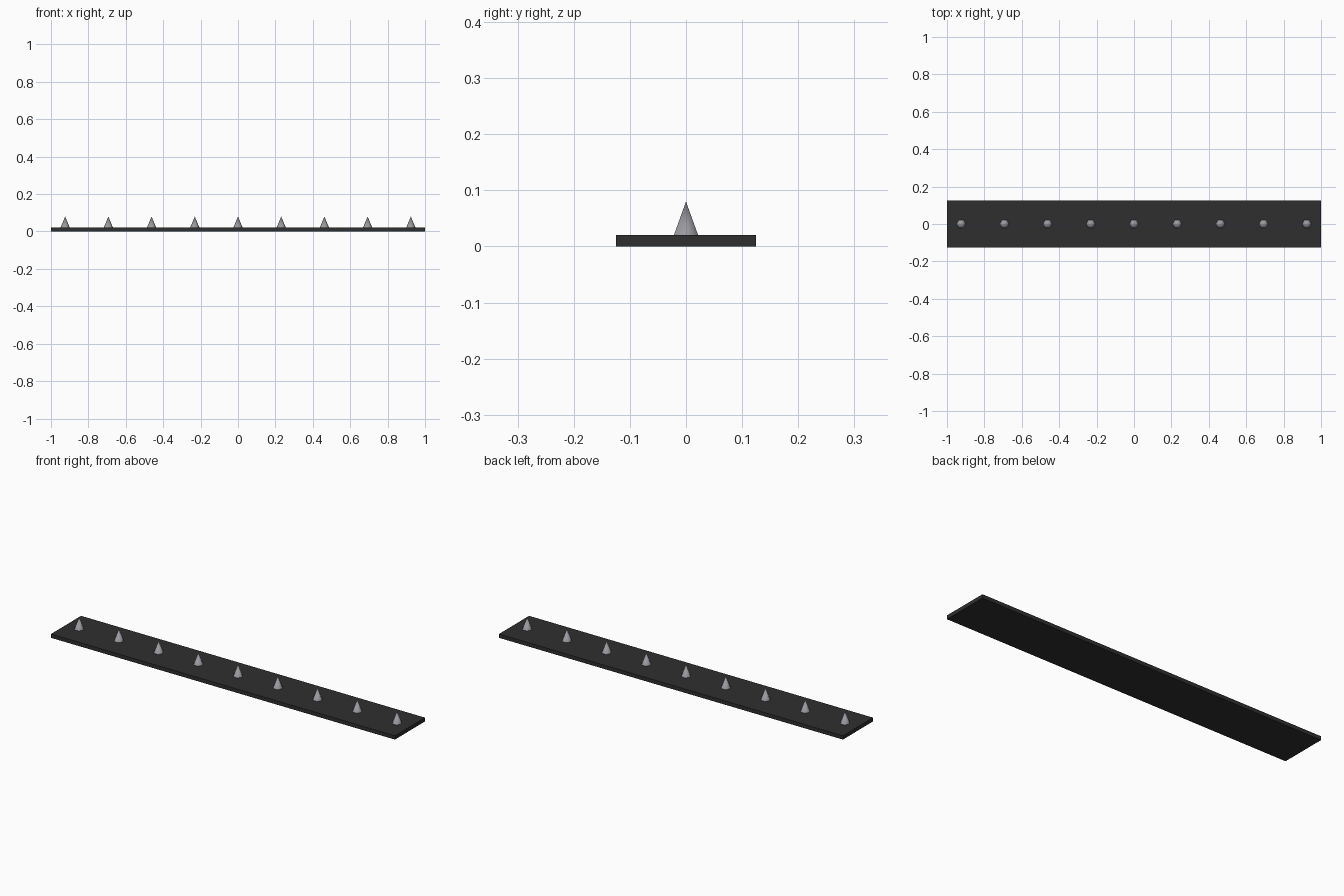
import bpy
import math

cube = bpy.data.objects.get("Cube")
if cube:
    bpy.data.objects.remove(cube, do_unlink=True)


def make_material(name, color):
    mat = bpy.data.materials.new(name)
    mat.use_nodes = True
    mat.diffuse_color = color
    mat.node_tree.nodes["Principled BSDF"].inputs["Base Color"].default_value = color
    return mat


black = make_material("dark_rubber", (0.028, 0.028, 0.028, 1))
steel = make_material("grey_steel", (0.32, 0.32, 0.35, 1))

LENGTH, WIDTH, THICK = 2.0, 0.25, 0.02
SPIKES, SPACING = 9, 0.231
RADIUS, HEIGHT = 0.025, 0.06

# Flat base strip
bpy.ops.mesh.primitive_cube_add(size=1, location=(0, 0, THICK / 2))
strip = bpy.context.object
strip.name = "base_strip"
strip.scale = (LENGTH, WIDTH, THICK)
bpy.ops.object.transform_apply(location=False, rotation=False, scale=True)
strip.data.materials.append(black)

# Row of six-sided spikes, with corners pointing along the strip
for i in range(SPIKES):
    x = (i - (SPIKES - 1) / 2) * SPACING
    bpy.ops.mesh.primitive_cone_add(
        vertices=6, radius1=RADIUS, radius2=0, depth=HEIGHT,
        location=(x, 0, THICK + HEIGHT / 2), rotation=(0, 0, math.pi / 2))
    spike = bpy.context.object
    spike.name = f"spike_{i + 1}"
    spike.data.materials.append(steel)
    bpy.ops.object.shade_smooth_by_angle(angle=math.radians(65))
